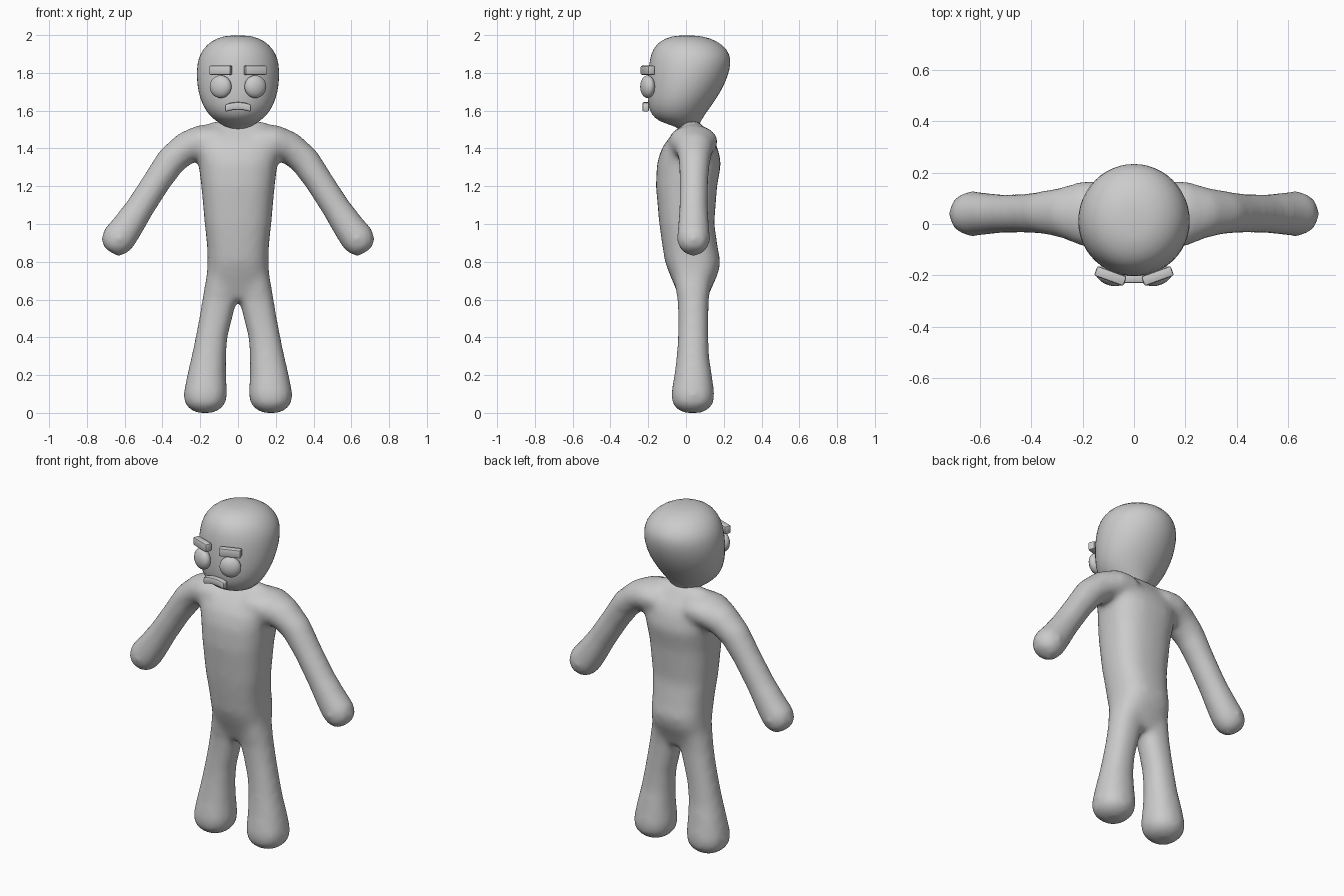
import bpy, bmesh, math
from mathutils import Vector

if "Cube" in bpy.data.objects:
    bpy.data.objects.remove(bpy.data.objects["Cube"])

grey = bpy.data.materials.new("plain grey")
grey.diffuse_color = (0.6, 0.6, 0.6, 1)
grey.use_nodes = True
grey.node_tree.nodes["Principled BSDF"].inputs["Base Color"].default_value = grey.diffuse_color


def ring(bm, c, u, v, power=2.0, n=24):
    """Superellipse cross-section around c with half axes u and v."""
    verts = []
    for i in range(n):
        a = 2 * math.pi * i / n
        ca, sa = math.cos(a), math.sin(a)
        p, q = (math.copysign(abs(t) ** (2 / power), t) for t in (ca, sa))
        verts.append(bm.verts.new(Vector(c) + Vector(u) * p + Vector(v) * q))
    return verts


def loft(bm, rings):
    """Skin consecutive cross-sections and cap both ends."""
    n = len(rings[0])
    for a, b in zip(rings, rings[1:]):
        for i in range(n):
            j = (i + 1) % n
            bm.faces.new((a[i], a[j], b[j], b[i]))
    bm.faces.new(rings[0][::-1])
    bm.faces.new(rings[-1])


def upright(bm, sections, power=2.0, side=1):
    """Loft of horizontal sections (z, x_min, x_max, y_front, y_back)."""
    loft(bm, [ring(bm, (side * (x0 + x1) / 2, (y0 + y1) / 2, z),
                   ((x1 - x0) / 2, 0, 0), (0, (y1 - y0) / 2, 0), power)
              for z, x0, x1, y0, y1 in sections])


def finish(name, bm, angle=180):
    bmesh.ops.recalc_face_normals(bm, faces=bm.faces)
    mesh = bpy.data.meshes.new(name)
    bm.to_mesh(mesh)
    bm.free()
    mesh.materials.append(grey)
    for f in mesh.polygons:
        f.use_smooth = True
    if angle < 180:
        mesh.set_sharp_from_angle(angle=math.radians(angle))
    ob = bpy.data.objects.new(name, mesh)
    bpy.context.collection.objects.link(ob)
    return ob


# Body: torso, arms and legs melted into one skin
bm = bmesh.new()
torso = [(1.545, .13, .0, .07), (1.50, .22, -.045, .105), (1.45, .25, -.095, .145),
         (1.40, .235, -.13, .17), (1.32, .21, -.155, .187), (1.20, .195, -.16, .165),
         (1.0, .177, -.142, .15), (.88, .164, -.125, .168), (.80, .162, -.112, .183),
         (.74, .165, -.09, .172), (.67, .165, -.06, .14), (.60, .13, -.03, .11)]
upright(bm, [(z, -h, h, y0, y1) for z, h, y0, y1 in torso], 2.5)

leg = [(.74, .0, .165, -.07, .14), (.6, .005, .19, -.046, .122), (.5, .03, .207, -.042, .12),
       (.4, .055, .226, -.044, .12), (.3, .063, .247, -.05, .123), (.2, .063, .27, -.063, .138),
       (.1, .056, .29, -.08, .152), (.05, .065, .284, -.074, .146), (.02, .09, .258, -.05, .12),
       (.0, .13, .22, -.015, .085)]
# Arm: x, z, half thickness, half depth, y, slope angle of the section
arm = [(.10, 1.44, .085, .13, .035, 0), (.20, 1.435, .09, .13, .04, 8),
       (.28, 1.40, .087, .10, .045, 25), (.355, 1.335, .082, .085, .045, 48),
       (.43, 1.225, .076, .077, .042, 57), (.52, 1.085, .077, .077, .04, 57),
       (.59, .98, .086, .085, .04, 57), (.635, .92, .092, .09, .04, 57),
       (.66, .88, .078, .077, .04, 57), (.677, .852, .045, .045, .04, 57)]
for s in (-1, 1):
    upright(bm, leg, 2.2, s)
    rings = []
    for x, z, t, d, y, deg in arm:
        a = math.radians(deg)
        rings.append(ring(bm, (s * x, y, z), (s * t * math.sin(a), 0, t * math.cos(a)), (0, d, 0)))
    loft(bm, rings)
body = finish("body", bm)
mod = body.modifiers.new("melt", 'REMESH')
mod.mode = 'VOXEL'
mod.voxel_size = .016
mod.use_smooth_shade = True
mod = body.modifiers.new("soften", 'SMOOTH')
mod.factor = .5
mod.iterations = 18

# Head with a thin neck
bm = bmesh.new()
head = [(1.46, .06, -.01, .07), (1.505, .06, -.03, .062), (1.525, .08, -.085, .07),
        (1.545, .118, -.148, .08), (1.58, .157, -.185, .102), (1.63, .19, -.203, .138),
        (1.70, .213, -.207, .186), (1.78, .222, -.204, .224), (1.85, .218, -.197, .24),
        (1.90, .203, -.187, .234), (1.95, .168, -.162, .197), (1.985, .112, -.11, .13),
        (1.999, .05, -.045, .055)]
upright(bm, [(z, -h, h, y0, y1) for z, h, y0, y1 in head])
ob = finish("head", bm)
ob.modifiers.new("round", 'SUBSURF').levels = 1


def face_box(name, loc, size, yaw=0, arch=0):
    """Rounded bar, optionally bowed upward in the middle."""
    bm = bmesh.new()
    bmesh.ops.create_cube(bm, size=1)
    bmesh.ops.scale(bm, vec=size, verts=bm.verts)
    bmesh.ops.bevel(bm, geom=bm.edges[:], offset=.008, segments=2, profile=.5, affect='EDGES')
    if arch:
        for i in range(-3, 4):
            bmesh.ops.bisect_plane(bm, geom=bm.verts[:] + bm.edges[:] + bm.faces[:],
                                   plane_co=(i * size[0] / 9, 0, 0), plane_no=(1, 0, 0))
        for v in bm.verts:
            v.co.z += arch * (1 - (2 * v.co.x / size[0]) ** 2)
    ob = finish(name, bm, 40)
    ob.location = loc
    ob.rotation_euler.z = yaw


# Eyes and brows, turned to follow the face
for s, label in ((-1, "left"), (1, "right")):
    yaw = s * math.radians(20)
    bm = bmesh.new()
    bmesh.ops.create_uvsphere(bm, u_segments=24, v_segments=14, radius=.06)
    bmesh.ops.scale(bm, vec=(1, .6, 1), verts=bm.verts)
    eye = finish(label + "_eye", bm)
    eye.location = (s * .092, -.203, 1.727)
    eye.rotation_euler.z = yaw
    face_box(label + "_brow", (s * .092, -.203, 1.814), (.122, .04, .048), yaw)

# Frowning mouth
face_box("mouth", (0, -.213, 1.613), (.136, .036, .04), 0, .012)
